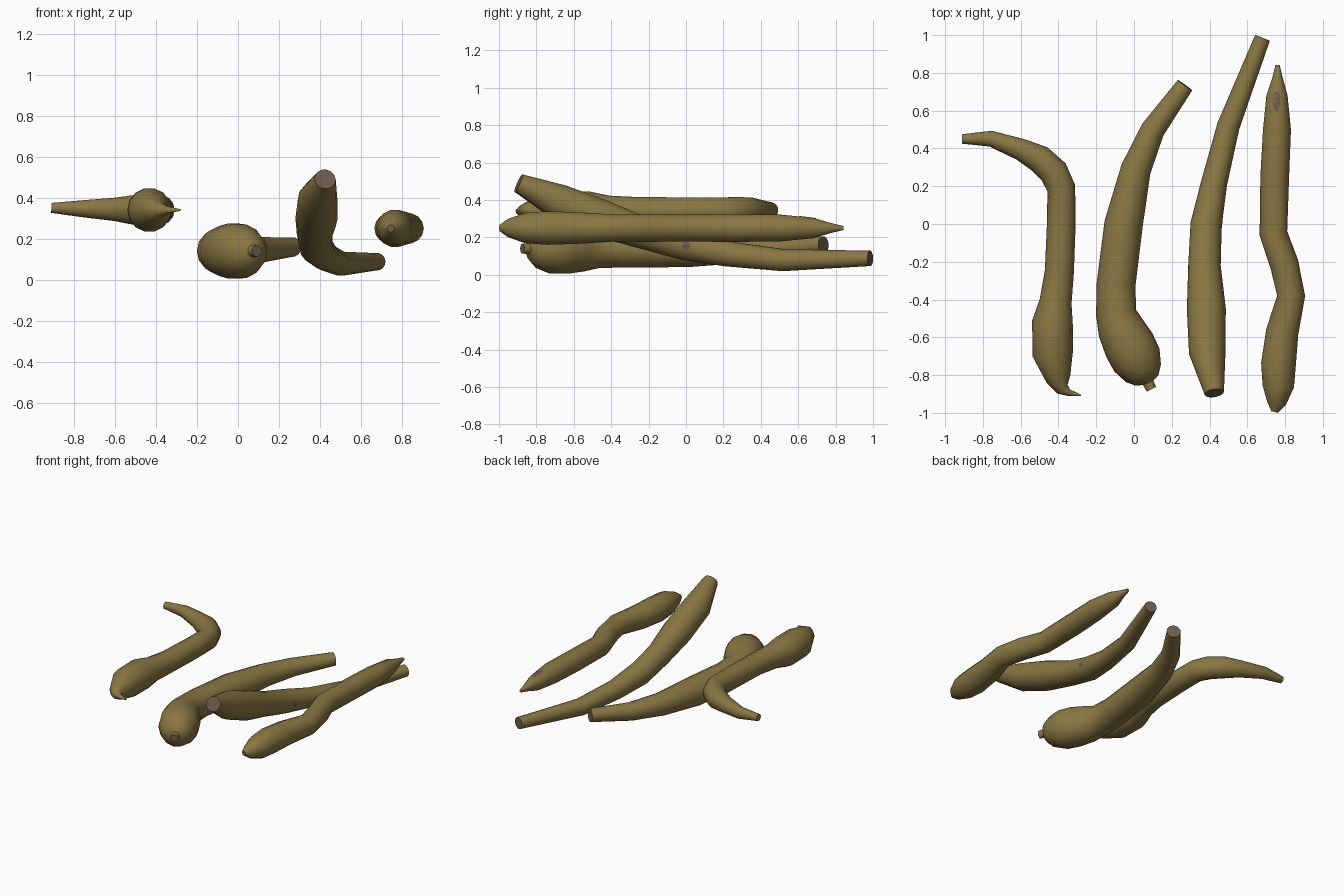
import bpy, bmesh, math
from mathutils import Vector

if "Cube" in bpy.data.objects:
    bpy.data.objects.remove(bpy.data.objects["Cube"])


def material(name, rgb):
    m = bpy.data.materials.new(name)
    m.diffuse_color = (*rgb, 1)
    m.use_nodes = True
    m.node_tree.nodes["Principled BSDF"].inputs["Base Color"].default_value = m.diffuse_color
    return m


SKIN = material("olive_brown_skin", (0.25, 0.185, 0.055))
CUT = material("grey_brown_cut", (0.15, 0.105, 0.075))
SIDES = 14


def root(name, stations, cut_start, cut_end):
    """Tapered tube through (x, y, z, radius) stations, with flat end caps."""
    pts = [Vector(s[:3]) for s in stations]
    bm = bmesh.new()
    rings = []
    last = len(pts) - 1
    for i, s in enumerate(stations):
        t = Vector()
        if i > 0:
            t += (pts[i] - pts[i - 1]).normalized()
        if i < last:
            t += (pts[i + 1] - pts[i]).normalized()
        t.normalize()
        side = t.cross(Vector((0, 0, 1))).normalized()
        up = side.cross(t)
        rings.append([bm.verts.new(pts[i] + s[3] * (
            side * math.cos(a) + up * math.sin(a)))
            for a in (2 * math.pi * k / SIDES for k in range(SIDES))])
    for a, b in zip(rings, rings[1:]):
        for k in range(SIDES):
            n = (k + 1) % SIDES
            bm.faces.new((a[k], a[n], b[n], b[k]))
    bm.faces.new(rings[0]).material_index = int(cut_start)
    bm.faces.new(rings[-1]).material_index = int(cut_end)
    bmesh.ops.recalc_face_normals(bm, faces=bm.faces)
    me = bpy.data.meshes.new(name)
    bm.to_mesh(me)
    bm.free()
    me.materials.append(SKIN)
    me.materials.append(CUT)
    ob = bpy.data.objects.new(name, me)
    bpy.context.collection.objects.link(ob)
    bpy.ops.object.select_all(action='DESELECT')
    ob.select_set(True)
    bpy.context.view_layer.objects.active = ob
    bpy.ops.object.shade_smooth_by_angle(angle=math.radians(40))
    return ob


def scar(name, target, centre, along, across, direction):
    """Thin oval patch draped onto a root by casting rays."""
    d = Vector(direction)
    u = Vector((0, 1, 0))
    v = d.cross(u)
    bm = bmesh.new()

    def drop(a, r):
        start = Vector(centre) - d * 0.3 + r * (
            u * along * math.cos(a) + v * across * math.sin(a))
        hit, loc, nor, _ = target.ray_cast(start, d)
        return bm.verts.new(loc + nor * 0.002 if hit else start + d * 0.3)
    mid = drop(0, 0)
    ring = [drop(2 * math.pi * k / 16, 1) for k in range(16)]
    for k in range(16):
        bm.faces.new((mid, ring[k], ring[(k + 1) % 16]))
    bmesh.ops.recalc_face_normals(bm, faces=bm.faces)
    bm.normal_update()
    if bm.faces[:][0].normal.dot(d) > 0:
        bmesh.ops.reverse_faces(bm, faces=bm.faces[:])
    me = bpy.data.meshes.new(name)
    bm.to_mesh(me)
    bm.free()
    me.materials.append(CUT)
    bpy.context.collection.objects.link(bpy.data.objects.new(name, me))


# hooked root on the left
root("hooked_root", [
    (-0.28, -0.908, 0.34, 0.004), (-0.345, -0.893, 0.34, 0.018),
    (-0.378, -0.875, 0.34, 0.035), (-0.40, -0.82, 0.34, 0.066),
    (-0.43, -0.69, 0.34, 0.107), (-0.432, -0.52, 0.34, 0.108),
    (-0.415, -0.41, 0.34, 0.085), (-0.395, -0.25, 0.34, 0.077),
    (-0.385, 0.0, 0.34, 0.076), (-0.385, 0.19, 0.34, 0.075),
    (-0.425, 0.275, 0.34, 0.078), (-0.50, 0.345, 0.34, 0.074),
    (-0.60, 0.395, 0.343, 0.058), (-0.76, 0.452, 0.346, 0.042),
    (-0.91, 0.45, 0.35, 0.025)], False, False)

# club-shaped root in the middle
root("club_root", [
    (0.092, -0.875, 0.14, 0.027), (0.075, -0.84, 0.14, 0.03),
    (0.07, -0.828, 0.14, 0.066), (0.05, -0.79, 0.138, 0.104),
    (0.015, -0.72, 0.138, 0.134), (-0.025, -0.64, 0.14, 0.137),
    (-0.07, -0.55, 0.14, 0.124), (-0.095, -0.47, 0.14, 0.107),
    (-0.095, -0.32, 0.14, 0.103), (-0.055, 0.0, 0.14, 0.102),
    (0.01, 0.29, 0.14, 0.08), (0.10, 0.50, 0.145, 0.064),
    (0.27, 0.735, 0.16, 0.047)], True, True)

# rising root leaning on the others
rising = root("rising_root", [
    (0.425, -0.895, 0.49, 0.052), (0.388, -0.68, 0.39, 0.097),
    (0.383, -0.45, 0.30, 0.103), (0.373, -0.22, 0.22, 0.086),
    (0.382, 0.0, 0.158, 0.083), (0.425, 0.22, 0.112, 0.069),
    (0.50, 0.52, 0.078, 0.06), (0.68, 0.985, 0.088, 0.042)], True, True)

# wavy root on the right
wavy = root("wavy_root", [
    (0.745, -0.995, 0.25, 0.018), (0.755, -0.95, 0.25, 0.05),
    (0.764, -0.86, 0.25, 0.083), (0.765, -0.74, 0.25, 0.092),
    (0.785, -0.57, 0.25, 0.086), (0.832, -0.38, 0.25, 0.074),
    (0.795, -0.21, 0.25, 0.076), (0.738, -0.05, 0.25, 0.074),
    (0.745, 0.25, 0.25, 0.076), (0.757, 0.5, 0.25, 0.074),
    (0.757, 0.68, 0.25, 0.056), (0.76, 0.78, 0.25, 0.026),
    (0.76, 0.843, 0.25, 0.011)], True, False)

# small scars on the skin
scar("wavy_root_scar", wavy, (0.755, 0.65, 0.3), 0.052, 0.021, (0, 0, -1))
scar("rising_root_scar", rising, (0.46, 0.0, 0.158), 0.022, 0.022, (-1, 0, 0))
